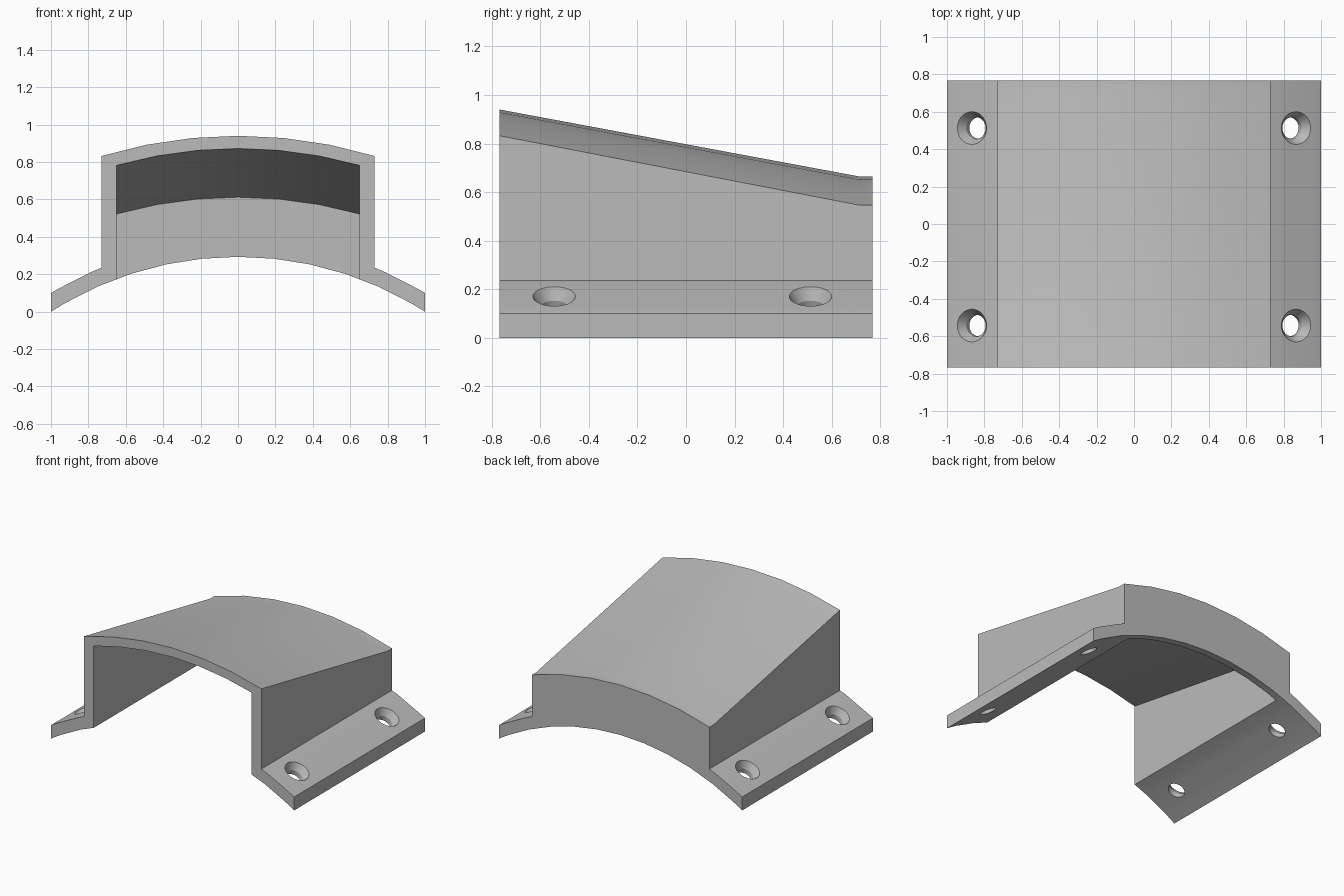
import bpy, bmesh
from math import sin, cos, pi, radians, sqrt
from mathutils import Matrix

if "Cube" in bpy.data.objects:
    bpy.data.objects.remove(bpy.data.objects["Cube"], do_unlink=True)

grey = bpy.data.materials.new("light grey")
grey.use_nodes = True
colour = (0.5, 0.5, 0.5, 1)
grey.diffuse_color = colour
grey.node_tree.nodes["Principled BSDF"].inputs["Base Color"].default_value = colour

BASE_R, FLANGE_R, BASE_Z = 1.85, 1.935, -1.557   # saddle arcs share one centre
BACK, BREAK = 0.768, 0.715


def make_object(name, bm):
    bmesh.ops.recalc_face_normals(bm, faces=bm.faces)
    mesh = bpy.data.meshes.new(name)
    bm.to_mesh(mesh)
    bm.free()
    mesh.materials.append(grey)
    obj = bpy.data.objects.new(name, mesh)
    bpy.context.collection.objects.link(obj)
    return obj


def base_arc(radius, half):
    """Arc points from -half to half in x, with a vertex every six degrees."""
    xs = [radius * sin(radians(a)) for a in range(-36, 37, 6)]
    xs = [-half] + [x for x in xs if abs(x) < half - 0.01] + [half]
    return [(x, BASE_Z + sqrt(radius ** 2 - x * x)) for x in xs]


def roof_arc(half, side, apex, steps=6):
    """Shallow arc from +half to -half."""
    rise = apex - side
    r = (half ** 2 + rise ** 2) / (2 * rise)
    xs = [half - 2 * half * i / steps for i in range(steps + 1)]
    return [(x, apex - r + sqrt(r * r - x * x)) for x in xs]


def loft(name, sections):
    """Skin a list of (y, outline) sections and cap both ends."""
    bm = bmesh.new()
    rings = [[bm.verts.new((x, y, z)) for x, z in pts] for y, pts in sections]
    for a, b in zip(rings, rings[1:]):
        for i in range(len(a)):
            j = (i + 1) % len(a)
            bm.faces.new((a[i], a[j], b[j], b[i]))
    bm.faces.new(rings[0])
    bm.faces.new(rings[-1])
    return make_object(name, bm)


def lathe(name, profile, sides=32):
    bm = bmesh.new()
    rings = [[bm.verts.new((r * cos(2 * pi * i / sides), r * sin(2 * pi * i / sides), h))
              for i in range(sides)] for r, h in profile]
    for a, b in zip(rings, rings[1:]):
        for i in range(sides):
            j = (i + 1) % sides
            bm.faces.new((a[i], a[j], b[j], b[i]))
    bm.faces.new(rings[0])
    bm.faces.new(rings[-1])
    return make_object(name, bm)


def cut(target, cutter):
    cutter.hide_render = True
    mod = target.modifiers.new("cut", "BOOLEAN")
    mod.operation, mod.solver, mod.object = "DIFFERENCE", "EXACT", cutter
    bpy.context.view_layer.objects.active = target
    bpy.ops.object.modifier_apply(modifier=mod.name)
    bpy.data.objects.remove(cutter, do_unlink=True)


# Outer shell: curved saddle base, side flanges and sloping arched roof
def shell_outline(side, apex):
    flange = base_arc(FLANGE_R, 1.0)
    wall = (0.73, BASE_Z + sqrt(FLANGE_R ** 2 - 0.73 ** 2))
    right = [p for p in flange if p[0] > 0.74][::-1] + [wall]
    left = [(-x, z) for x, z in right[::-1]]
    return base_arc(BASE_R, 1.0) + right + roof_arc(0.73, side, apex) + left


cover = loft("sloped_cover", [(-BACK, shell_outline(0.832, 0.94)),
                              (BREAK, shell_outline(0.546, 0.664)),
                              (BACK, shell_outline(0.546, 0.664))])


# Hollow inside, open at the front and the underside
def cavity_outline(drop):
    return [(-0.65, -0.3), (0.65, -0.3)] + roof_arc(0.65, 0.782 - drop, 0.872 - drop)


slope = 0.26 / (BREAK + BACK)
cut(cover, loft("cavity_cutter", [(-0.9, cavity_outline(slope * (BACK - 0.9))),
                                  (BREAK, cavity_outline(0.26))]))

# Countersunk screw holes, square to the flange surface
tilt = radians(26.65)
for side in (-1, 1):
    for y in (-0.543, 0.513):
        hole = lathe("screw_hole_cutter",
                     [(0.058, -0.2), (0.058, -0.05), (0.088, 0), (0.088, 0.08)])
        hole.data.transform(Matrix.Translation((0, y, BASE_Z))
                            @ Matrix.Rotation(side * tilt, 4, "Y")
                            @ Matrix.Translation((0, 0, FLANGE_R - 0.002)))
        cut(cover, hole)

# Smooth arcs, crisp edges
bpy.ops.object.select_all(action="DESELECT")
cover.select_set(True)
bpy.context.view_layer.objects.active = cover
bpy.ops.object.shade_smooth_by_angle(angle=radians(20))
